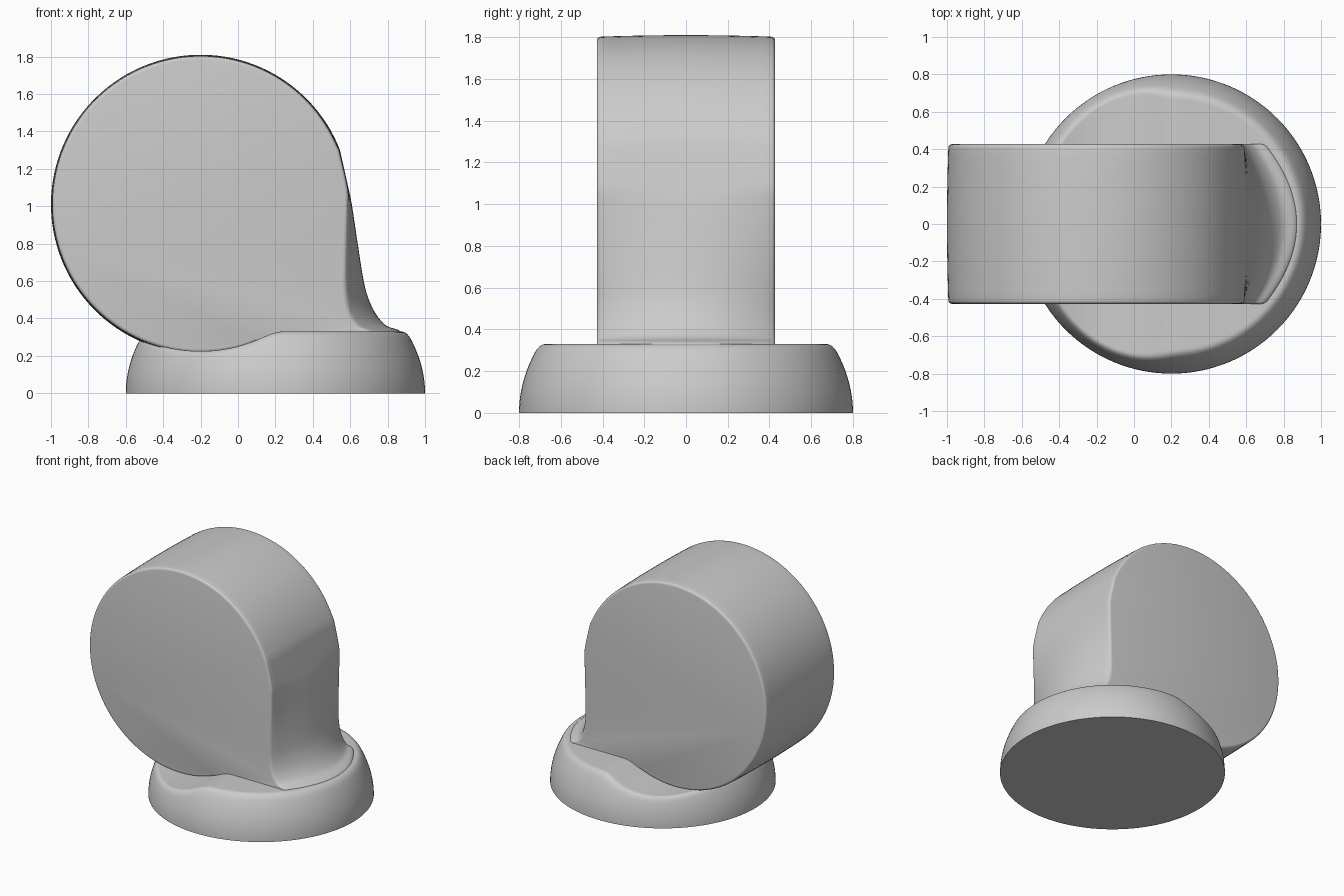
import bpy, bmesh, math

if "Cube" in bpy.data.objects:
    bpy.data.objects.remove(bpy.data.objects["Cube"])

GREY = (0.6, 0.6, 0.6, 1)
mat = bpy.data.materials.new("plain grey")
mat.use_nodes = True
mat.diffuse_color = GREY
mat.node_tree.nodes["Principled BSDF"].inputs["Base Color"].default_value = GREY

DISC_X, DISC_Z, DISC_R, HALF = -0.2, 1.01, 0.8, 0.427
BASE_X, BASE_R, BASE_TOP = 0.2, 0.8, 0.33


def smooth_min(a, b, k):
    h = max(k - abs(a - b), 0) / k
    return min(a, b) - h * h * k / 4


def loft(name, rings):
    """Join closed rings of equal length and cap both ends."""
    bm = bmesh.new()
    loops = [[bm.verts.new(p) for p in ring] for ring in rings]
    n = len(loops[0])
    for a, b in zip(loops, loops[1:]):
        for i in range(n):
            j = (i + 1) % n
            bm.faces.new((a[i], a[j], b[j], b[i]))
    bm.faces.new(loops[0])
    bm.faces.new(loops[-1])
    bmesh.ops.recalc_face_normals(bm, faces=bm.faces)
    mesh = bpy.data.meshes.new(name)
    bm.to_mesh(mesh)
    bm.free()
    mesh.materials.append(mat)
    obj = bpy.data.objects.new(name, mesh)
    bpy.context.collection.objects.link(obj)
    bpy.ops.object.select_all(action="DESELECT")
    obj.select_set(True)
    bpy.context.view_layer.objects.active = obj
    bpy.ops.object.shade_smooth_by_angle(angle=math.radians(40))
    return obj


def spline(points, steps):
    """Catmull-Rom curve through the points."""
    pts = [points[0]] + points + [points[-1]]
    out = []
    for a, b, c, d in zip(pts, pts[1:], pts[2:], pts[3:]):
        for s in range(steps):
            t = s / steps
            out.append([0.5 * (2 * q + (r - p) * t + (2*p - 5*q + 4*r - u) * t*t
                               + (3*q - p - 3*r + u) * t**3)
                        for p, q, r, u in zip(a, b, c, d)])
    return out + [list(points[-1])]


# Round base: domed side, flat top with a shallow trough below the disc
def base_top(x):
    reach = 0.785 ** 2 - (x - DISC_X) ** 2
    trough = DISC_Z - math.sqrt(reach) if reach > 0 else 1
    return smooth_min(BASE_TOP, trough, 0.03)


def base_ring(t, n=128):
    r = BASE_R - 0.9 * t * t
    ring = []
    for i in range(n):
        a = math.tau * i / n
        x = BASE_X + r * math.cos(a)
        ring.append((x, r * math.sin(a), smooth_min(base_top(x), t, 0.045)))
    return ring


T_MAX = math.sqrt((BASE_R - 0.02) / 0.9)
loft("base", [base_ring(T_MAX * i / 60) for i in range(61)])

# Wall behind the disc: (height, x at the side edge, x at the middle)
wall = spline([(1.3, 0.54, 0.545), (1.1, 0.585, 0.59), (1.0, 0.587, 0.61),
               (0.8, 0.58, 0.64), (0.6, 0.575, 0.672), (0.5, 0.58, 0.7),
               (0.42, 0.6, 0.74), (0.36, 0.64, 0.795), (0.33, 0.7, 0.87),
               (0.25, 0.72, 0.89)], 5)


def body_ring(y, inset):
    bulge = 1 - (y / HALF) ** 2
    radius = DISC_R - inset - 0.008 * (1 - bulge)
    start, end = math.asin(0.29 / DISC_R), math.radians(292)
    ring = [(edge + (mid - edge) * bulge - inset, y, z)
            for z, edge, mid in reversed(wall)]
    for i in range(1, 97):
        a = start + (end - start) * i / 96
        ring.append((DISC_X + radius * math.cos(a), y, DISC_Z + radius * math.sin(a)))
    return ring


# Upright disc body with softly rounded edges
BEVEL = 0.018
half_rings = []
for i in range(5):
    a = math.pi / 2 * i / 4
    half_rings.append((HALF - BEVEL * (1 - math.sin(math.pi / 2 - a)),
                       BEVEL * (1 - math.sin(a))))
half_rings += [((HALF - BEVEL) * (1 - i / 10), 0) for i in range(1, 10)]
slices = half_rings + [(0, 0)] + [(-y, s) for y, s in reversed(half_rings)]
loft("disc_body", [body_ring(y, s) for y, s in slices])
